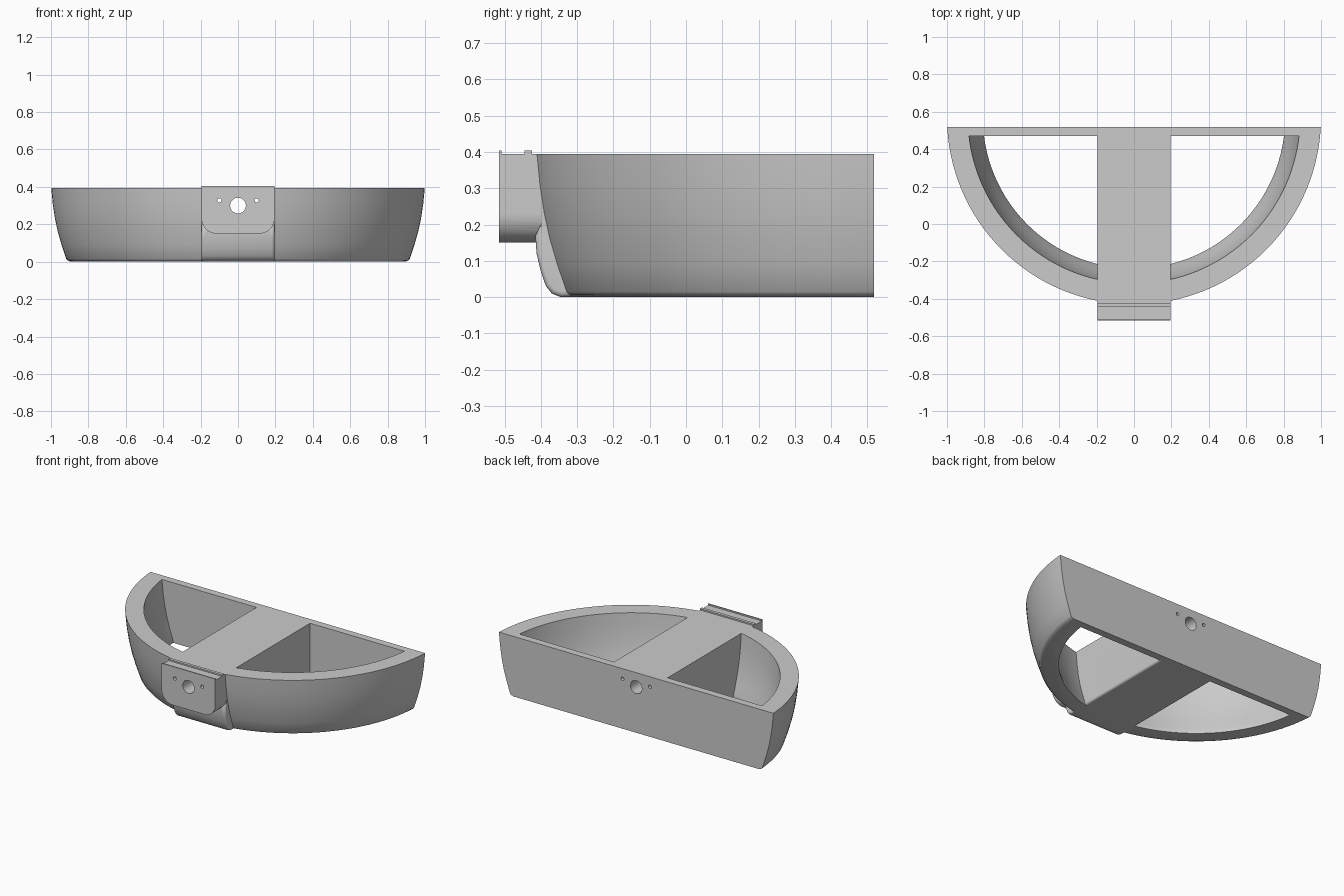
import bpy, bmesh, math
from mathutils import Matrix, Vector

if "Cube" in bpy.data.objects:
    bpy.data.objects.remove(bpy.data.objects["Cube"], do_unlink=True)

TOP = 0.395          # height of the tray
HALF = 0.195         # half width of the centre bar
AXIS_Y = 0.57        # centre of the rounded front

grey = bpy.data.materials.new("plain grey")
grey.use_nodes = True
grey.diffuse_color = (0.6, 0.6, 0.6, 1)
grey.node_tree.nodes["Principled BSDF"].inputs["Base Color"].default_value = (0.6, 0.6, 0.6, 1)


def make_object(name, bm):
    bmesh.ops.recalc_face_normals(bm, faces=bm.faces)
    mesh = bpy.data.meshes.new(name)
    bm.to_mesh(mesh)
    bm.free()
    mesh.materials.append(grey)
    obj = bpy.data.objects.new(name, mesh)
    bpy.context.collection.objects.link(obj)
    return obj


def half_bowl(name, profile, back_y):
    """Revolve (radius, z) points about the axis and cut flat at back_y."""
    bm = bmesh.new()
    verts = [bm.verts.new((r, AXIS_Y, z)) for r, z in profile]
    edges = [bm.edges.new(pair) for pair in zip(verts, verts[1:])]
    bmesh.ops.spin(bm, geom=verts + edges, cent=(0, AXIS_Y, 0), axis=(0, 0, 1),
                   angle=math.tau, steps=128)
    bmesh.ops.remove_doubles(bm, verts=bm.verts, dist=1e-4)
    cut = bmesh.ops.bisect_plane(bm, geom=bm.verts[:] + bm.edges[:] + bm.faces[:],
                                 plane_co=(0, back_y, 0), plane_no=(0, 1, 0), clear_outer=True)
    rim = [e for e in cut["geom_cut"] if isinstance(e, bmesh.types.BMEdge)]
    bmesh.ops.edgeloop_fill(bm, edges=rim)
    bmesh.ops.dissolve_limit(bm, angle_limit=0.002, verts=bm.verts, edges=bm.edges)
    return make_object(name, bm)


def prism(name, points, offset, round_low=0):
    """Extrude a flat outline along offset, optionally rounding its low side edges."""
    bm = bmesh.new()
    face = bm.faces.new([bm.verts.new(p) for p in points])
    out = bmesh.ops.extrude_face_region(bm, geom=[face], use_keep_orig=True)
    moved = [v for v in out["geom"] if isinstance(v, bmesh.types.BMVert)]
    bmesh.ops.translate(bm, verts=moved, vec=offset)
    bmesh.ops.recalc_face_normals(bm, faces=bm.faces)
    if round_low:
        low = [e for e in bm.edges if max(v.co.z for v in e.verts) < 0.21
               and abs((e.verts[0].co - e.verts[1].co).x) < 0.01]
        bmesh.ops.bevel(bm, geom=low, offset=round_low, segments=4, profile=0.5,
                        affect='EDGES', clamp_overlap=True)
    return make_object(name, bm)


def box(name, y0, y1, z0, z1):
    return prism(name, [(-HALF, y0, z0), (-HALF, y1, z0), (-HALF, y1, z1), (-HALF, y0, z1)],
                 (2 * HALF, 0, 0))


def combine(target, tool, operation):
    mod = target.modifiers.new(operation.lower(), 'BOOLEAN')
    mod.operation, mod.object, mod.solver = operation, tool, 'EXACT'
    bpy.context.view_layer.update()
    graph = bpy.context.evaluated_depsgraph_get()
    result = bpy.data.meshes.new_from_object(target.evaluated_get(graph))
    target.modifiers.clear()
    target.data = result
    bpy.data.objects.remove(tool, do_unlink=True)


# Curved shell with a flat back wall
wall = [(0.925, 0.03), (0.945, 0.09), (0.965, 0.16), (0.98, 0.23), (0.992, 0.31), (1, TOP)]
body = half_bowl("tray_body", [(0, 0), (0.895, 0), (0.912, 0.006), (0.92, 0.015)]
                 + wall + [(0, TOP)], 0.518)
inner = [(r - 0.112, z) for r, z in wall]
cavity = half_bowl("cavity_cutter", [(0, -0.1), (0.808, -0.1), (0.808, 0.01)] + inner
                   + [(inner[-1][0], 0.5), (0, 0.5)], 0.47)
combine(body, cavity, 'DIFFERENCE')

# Centre bar with a bulging, rounded lower front
side = [(0.5, TOP), (-0.395, TOP), (-0.4, 0.2), (-0.415, 0.17), (-0.412, 0.12), (-0.4, 0.07),
        (-0.386, 0.03), (-0.37, 0.01), (-0.345, 0), (0.5, 0)]
bar = prism("centre_bar", [(-HALF, y, z) for y, z in side], (2 * HALF, 0, 0), 0.014)
combine(body, bar, 'UNION')

# Front mounting block with rounded bottom corners
R = 0.08
corner = [(HALF - R + R * math.cos(a), 0.15 + R - R * math.sin(a))
          for a in [math.pi / 2 * i / 10 for i in range(11)]]
outline = [(HALF, TOP)] + corner + [(-x, z) for x, z in reversed(corner)] + [(-HALF, TOP)]
block = prism("mounting_block", [(x, -0.515, z) for x, z in outline], (0, 0.135, 0))
combine(body, block, 'UNION')

# Two thin ridges across the top of the block
for y0, y1 in ((-0.515, -0.508), (-0.445, -0.425)):
    combine(body, box("top_ridge", y0, y1, 0.36, 0.404), 'UNION')

# Cable hole and two screw holes running front to back
for x, z, radius in ((0, 0.3, 0.042), (-0.1, 0.328, 0.011), (0.1, 0.328, 0.011)):
    bm = bmesh.new()
    place = Matrix.Translation(Vector((x, 0, z))) @ Matrix.Rotation(math.pi / 2, 4, 'X')
    bmesh.ops.create_cone(bm, cap_ends=True, segments=32, radius1=radius, radius2=radius,
                          depth=1.4, matrix=place)
    combine(body, make_object("hole_cutter", bm), 'DIFFERENCE')

# Smooth curved surfaces, keep the rims sharp
for o in bpy.context.selected_objects:
    o.select_set(False)
body.select_set(True)
bpy.context.view_layer.objects.active = body
bpy.ops.object.shade_smooth_by_angle(angle=math.radians(30))
